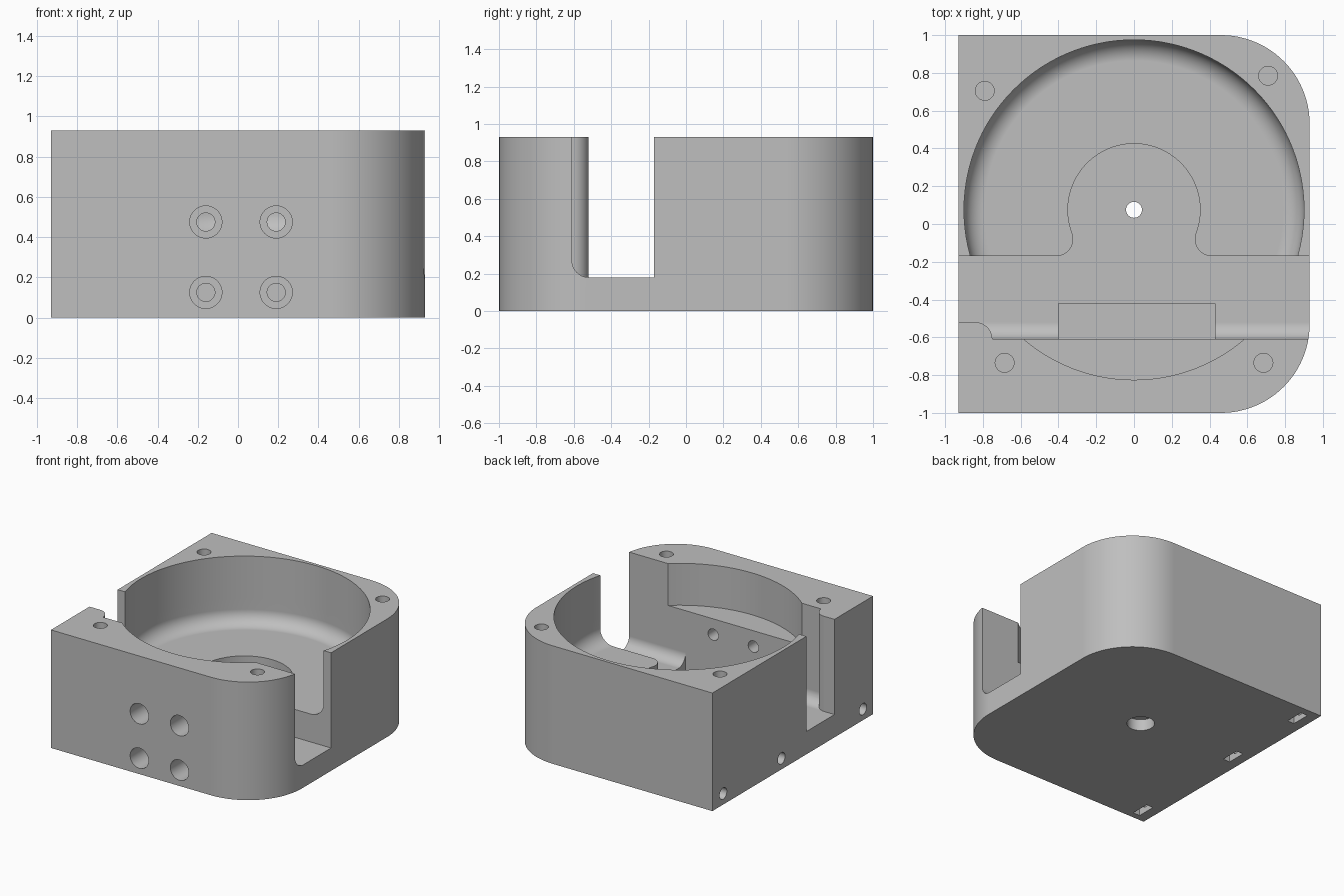
import bpy
import bmesh
from math import radians, degrees, sin, cos, atan2, sqrt

cube = bpy.data.objects.get("Cube")
if cube:
    bpy.data.objects.remove(cube, do_unlink=True)

HEIGHT = 0.93
FLOOR = 0.18          # slot and keyhole floor
BOWL_Y = 0.075        # centre of the round cavity
BOWL_R = 0.90
SLOT_FRONT, SLOT_BACK = -0.61, -0.17
ABOVE = 1.2           # cutters stand clear of the top


def arc(cx, cy, r, a0, a1, n=24):
    angles = [radians(a0 + (a1 - a0) * i / n) for i in range(n + 1)]
    return [(cx + r * cos(a), cy + r * sin(a)) for a in angles]


def circle(cx, cy, r, n=48):
    return arc(cx, cy, r, 0, 360, n)[:-1]


def rect(x0, x1, y0, y1):
    return [(x0, y0), (x1, y0), (x1, y1), (x0, y1)]


def to_object(name, bm):
    bmesh.ops.recalc_face_normals(bm, faces=bm.faces)
    mesh = bpy.data.meshes.new(name)
    bm.to_mesh(mesh)
    bm.free()
    obj = bpy.data.objects.new(name, mesh)
    bpy.context.collection.objects.link(obj)
    return obj


def prism(name, outline, lo, hi, axis="z"):
    """Extrude a closed outline along an axis."""
    place = {"x": lambda a, b, h: (h, a, b),
             "y": lambda a, b, h: (a, h, b),
             "z": lambda a, b, h: (a, b, h)}[axis]
    bm = bmesh.new()
    low = [bm.verts.new(place(a, b, lo)) for a, b in outline]
    high = [bm.verts.new(place(a, b, hi)) for a, b in outline]
    bm.faces.new(low)
    bm.faces.new(high)
    for i in range(len(low)):
        j = (i + 1) % len(low)
        bm.faces.new((low[i], low[j], high[j], high[i]))
    return to_object(name, bm)


def cut(target, cutter):
    """Subtract the cutter, then discard it."""
    cutter.hide_render = True
    mod = target.modifiers.new("cut", "BOOLEAN")
    mod.operation = "DIFFERENCE"
    mod.solver = "EXACT"
    mod.object = cutter
    bpy.context.view_layer.update()
    result = target.evaluated_get(bpy.context.evaluated_depsgraph_get())
    mesh = bpy.data.meshes.new_from_object(result)
    target.modifiers.clear()
    target.data = mesh
    bpy.data.objects.remove(cutter, do_unlink=True)


# Housing block, rounded on one side
R = 0.47
outline = ([(-0.93, 1), (-0.93, -1)]
           + arc(0.93 - R, R - 1, R, -90, 0)
           + arc(0.93 - R, 1 - R, R, 0, 90))
housing = prism("housing", outline, 0, HEIGHT)

# Cross slot with a rounded front floor corner, narrowed by a lip at one end
F = 0.09
slot_profile = ([(SLOT_BACK, ABOVE), (SLOT_FRONT, ABOVE)]
                + arc(SLOT_FRONT + F, FLOOR + F, F, 180, 270, 12)
                + [(SLOT_BACK, FLOOR)])
slot = prism("slot_cutter", slot_profile, -1.1, 1.1, "x")
lip = ([(-1.3, -0.8), (-0.75, -0.8)]
       + arc(-0.84, SLOT_FRONT, F, 0, 90, 12)
       + [(-1.3, SLOT_FRONT + F)])
cut(slot, prism("lip_cutter", lip, -1, 2))
cut(housing, slot)

# Round bowl with a filleted floor, only behind the slot
bowl_floor, fillet = 0.40, 0.11
profile = ([(0, bowl_floor)]
           + arc(BOWL_R - fillet, bowl_floor + fillet, fillet, -90, 0, 12)
           + [(BOWL_R, ABOVE), (0, ABOVE)])
bm = bmesh.new()
verts = [bm.verts.new((r, BOWL_Y, z)) for r, z in profile]
edges = [bm.edges.new(pair) for pair in zip(verts, verts[1:])]
bmesh.ops.spin(bm, geom=verts + edges, cent=(0, BOWL_Y, 0), axis=(0, 0, 1),
               angle=radians(360), steps=120)
bmesh.ops.remove_doubles(bm, verts=bm.verts, dist=0.0005)
bmesh.ops.bisect_plane(bm, geom=bm.verts[:] + bm.edges[:] + bm.faces[:],
                       plane_co=(0, -0.3, 0), plane_no=(0, -1, 0),
                       clear_outer=True)
bmesh.ops.holes_fill(bm, edges=[e for e in bm.edges if e.is_boundary])
cut(housing, to_object("bowl_cutter", bm))

# Shallower continuation of the bowl into the front wall
cut(housing, prism("ledge_cutter", circle(0, BOWL_Y, BOWL_R, 120), 0.60, ABOVE))

# Keyhole recess that flares into the slot
key_r, flare = 0.35, 0.09
flare_y = SLOT_BACK + flare
flare_x = sqrt((key_r + flare) ** 2 - (BOWL_Y - flare_y) ** 2)
tilt = degrees(atan2(BOWL_Y - flare_y, flare_x))
keyhole = (arc(0, BOWL_Y, key_r, -tilt, 180 + tilt, 60)
           + arc(-flare_x, flare_y, flare, tilt, -90, 12)[1:]
           + [(-flare_x, -0.3), (flare_x, -0.3)]
           + arc(flare_x, flare_y, flare, 270, 180 - tilt, 12)[:-1])
cut(housing, prism("keyhole_cutter", keyhole, FLOOR, ABOVE))

# Rectangular pocket in the slot floor
cut(housing, prism("pocket_cutter", rect(-0.40, 0.43, SLOT_FRONT, -0.42), 0.05, 0.5))

# Counterbored holes through the front wall
for x in (-0.16, 0.19):
    for z in (0.125, 0.475):
        cut(housing, prism("bore_cutter", circle(x, z, 0.08), -1.1, -0.75, "y"))
        cut(housing, prism("hole_cutter", circle(x, z, 0.045), -1.1, -0.5, "y"))

# Centre hole with a wider bore underneath
cut(housing, prism("centre_cutter", circle(0, BOWL_Y, 0.042), -0.1, 0.5))
cut(housing, prism("underside_cutter", circle(0, BOWL_Y, 0.10), -0.1, 0.09))

# Blind screw holes in the top
for x, y in ((-0.79, 0.705), (0.71, 0.785), (-0.685, -0.735), (0.685, -0.735)):
    cut(housing, prism("screw_cutter", circle(x, y, 0.05, 32), 0.5, ABOVE))

# Side screw holes, each meeting a nut slot open at the bottom
for y in (0.865, 0.14, -0.875):
    cut(housing, prism("side_hole_cutter", circle(y, 0.087, 0.045, 32), -1.1, -0.65, "x"))
    cut(housing, prism("nut_slot_cutter", rect(-0.85, -0.79, y - 0.075, y + 0.075), -0.1, 0.16))

# Single grey finish
grey = bpy.data.materials.new("grey_plastic")
grey.use_nodes = True
colour = (0.52, 0.52, 0.52, 1)
grey.diffuse_color = colour
grey.node_tree.nodes["Principled BSDF"].inputs["Base Color"].default_value = colour
housing.data.materials.clear()
housing.data.materials.append(grey)

# Smooth curves, crisp edges, flat planes
bpy.ops.object.select_all(action="DESELECT")
housing.select_set(True)
bpy.context.view_layer.objects.active = housing
bpy.ops.object.shade_smooth_by_angle(angle=radians(30))
weighted = housing.modifiers.new("flat_planes", "WEIGHTED_NORMAL")
weighted.keep_sharp = True
